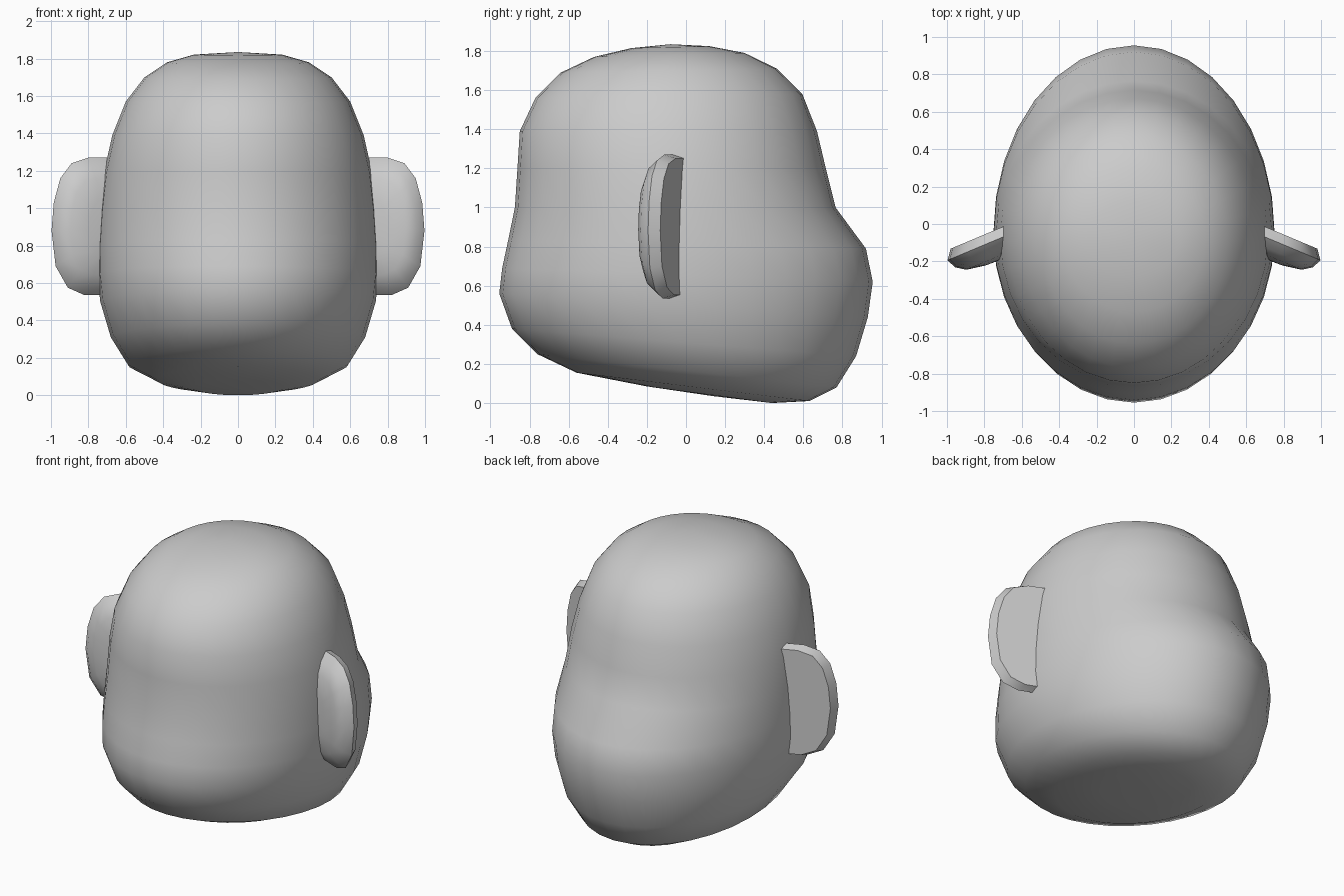
import bpy, bmesh, math

if "Cube" in bpy.data.objects:
    bpy.data.objects.remove(bpy.data.objects["Cube"])

def loft(name, rings, start=None, end=None, angle=30):
    """Skin closed rings of equal length, closing each end with a point or a flat cap."""
    bm = bmesh.new()
    loops = [[bm.verts.new(p) for p in r] for r in rings]
    n = len(loops[0])
    for a, b in zip(loops, loops[1:]):
        for i in range(n):
            j = (i + 1) % n
            bm.faces.new((a[i], a[j], b[j], b[i]))
    for loop, tip in ((loops[0], start), (loops[-1], end)):
        if tip:
            v = bm.verts.new(tip)
            for i in range(n):
                bm.faces.new((loop[i], loop[(i + 1) % n], v))
        else:
            bm.faces.new(loop)
    bmesh.ops.recalc_face_normals(bm, faces=bm.faces)
    me = bpy.data.meshes.new(name)
    bm.to_mesh(me)
    bm.free()
    ob = bpy.data.objects.new(name, me)
    bpy.context.collection.objects.link(ob)
    bpy.ops.object.select_all(action='DESELECT')
    ob.select_set(True)
    bpy.context.view_layer.objects.active = ob
    bpy.ops.object.shade_smooth_by_angle(angle=math.radians(angle))
    return ob

# Head: tilted oval sections as (front y, front z, back y, back z, half width)
sections = [
    (-0.20, 0.085, 0.44, 0.00, 0.24), (-0.56, 0.155, 0.63, 0.01, 0.43),
    (-0.76, 0.25, 0.77, 0.08, 0.59), (-0.89, 0.38, 0.87, 0.24, 0.68),
    (-0.955, 0.56, 0.93, 0.44, 0.737), (-0.94, 0.69, 0.955, 0.62, 0.752),
    (-0.91, 0.83, 0.92, 0.79, 0.75), (-0.875, 1.0, 0.765, 1.0, 0.738),
    (-0.862, 1.2, 0.715, 1.2, 0.715), (-0.85, 1.39, 0.67, 1.39, 0.672),
    (-0.77, 1.56, 0.595, 1.58, 0.60), (-0.64, 1.69, 0.465, 1.71, 0.50),
    (-0.47, 1.77, 0.30, 1.79, 0.38), (-0.28, 1.815, 0.12, 1.825, 0.24),
]
SEG = 32
rings = []
for i, (yf, zf, yb, zb, w) in enumerate(sections):
    mid = (yf + yb) / 2
    if i >= 4:
        mid = min(mid, -0.05)
    ring = []
    for k in range(SEG):
        t = math.tau * k / SEG
        c = math.cos(t)
        y = mid + c * ((yb - mid) if c > 0 else (mid - yf))
        z = zf + (zb - zf) * (y - yf) / (yb - yf)
        ring.append((w * math.sin(t), y, z))
    rings.append(ring)
loft("head", rings, start=(0, 0.14, 0.035), end=(0, -0.08, 1.835), angle=60)

# Ears: D-shaped outline, flat slanted back, narrow rim and domed front
outline = [(0.66, 1.27), (0.80, 1.27), (0.89, 1.24), (0.95, 1.16), (0.985, 1.03),
           (0.997, 0.88), (0.975, 0.69), (0.91, 0.575), (0.82, 0.535), (0.66, 0.535)]
BX, BZ = 0.66, 0.90

def ear_point(x, z, s, depth):
    x, z = BX + (x - BX) * s, BZ + (z - BZ) * s
    return (x, -0.01 - 0.42 * (x - 0.69) - depth, z)

layers = [(0.95, 0.0), (1.0, 0.055), (0.88, 0.11), (0.70, 0.148), (0.40, 0.168)]
ears = loft("ears", [[ear_point(x, z, s, d) for x, z in outline] for s, d in layers],
            end=ear_point(BX, BZ, 0, 0.175), angle=32)
mirror = ears.modifiers.new("mirror", 'MIRROR')
mirror.use_axis[0] = True
